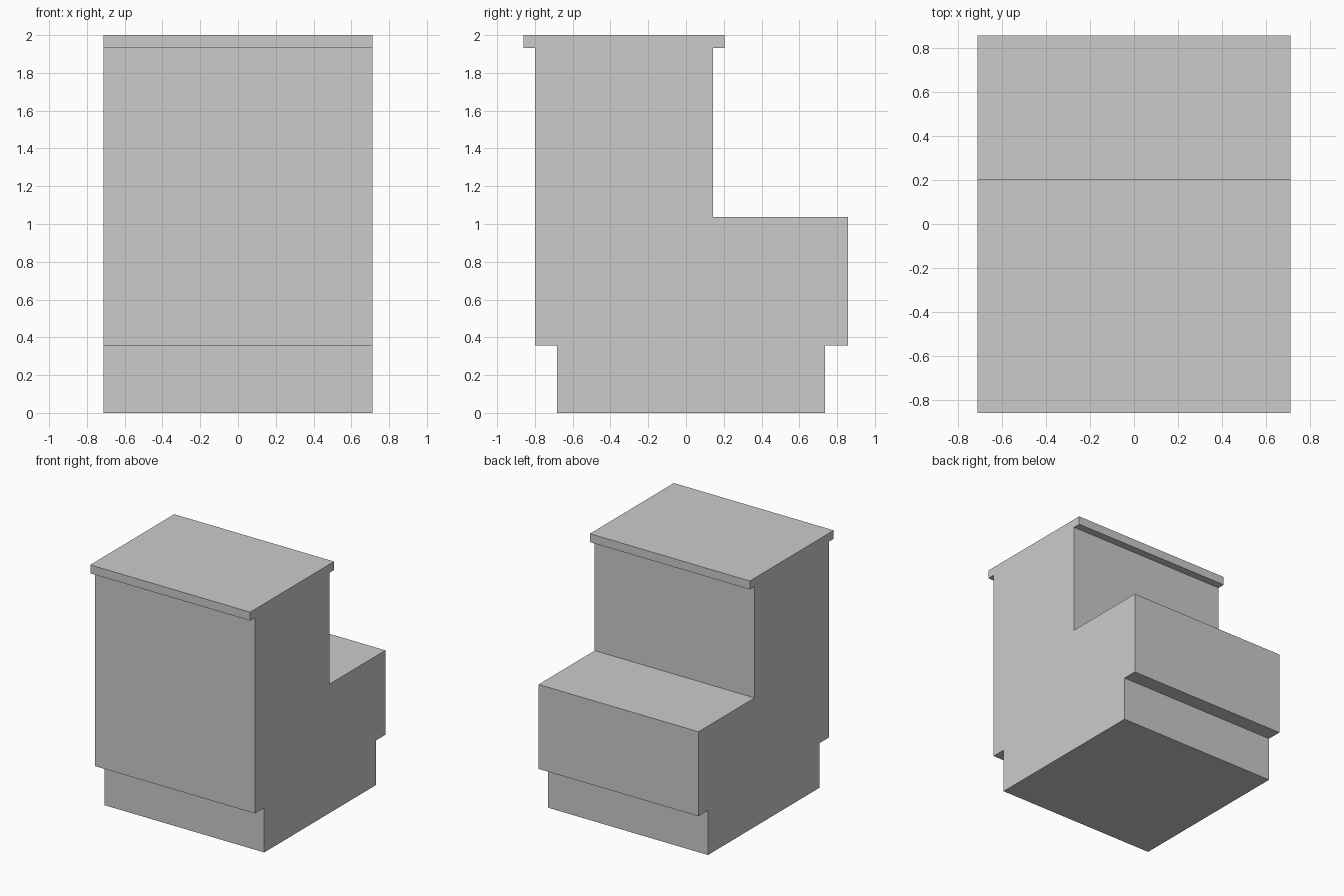
import bpy, bmesh

if "Cube" in bpy.data.objects:
    bpy.data.objects.remove(bpy.data.objects["Cube"])

HALF_WIDTH = 0.711

# Side profile (y, z): recessed base, stepped body, overhanging top slab
PROFILE = [
    (-0.682, 0.0), (0.736, 0.0), (0.736, 0.358), (0.857, 0.358),
    (0.857, 1.037), (0.144, 1.037), (0.144, 1.932), (0.205, 1.932),
    (0.205, 2.0), (-0.861, 2.0), (-0.861, 1.932), (-0.799, 1.932),
    (-0.799, 0.358), (-0.682, 0.358),
]

# Extrude the profile across the full width
bm = bmesh.new()
side = bm.faces.new([bm.verts.new((-HALF_WIDTH, y, z)) for y, z in PROFILE])
extruded = bmesh.ops.extrude_face_region(bm, geom=[side], use_keep_orig=True)
new_verts = [g for g in extruded["geom"] if isinstance(g, bmesh.types.BMVert)]
bmesh.ops.translate(bm, verts=new_verts, vec=(2 * HALF_WIDTH, 0, 0))
bmesh.ops.recalc_face_normals(bm, faces=bm.faces[:])

mesh = bpy.data.meshes.new("stepped_cabinet")
bm.to_mesh(mesh)
bm.free()
cabinet = bpy.data.objects.new("stepped_cabinet", mesh)
bpy.context.collection.objects.link(cabinet)
